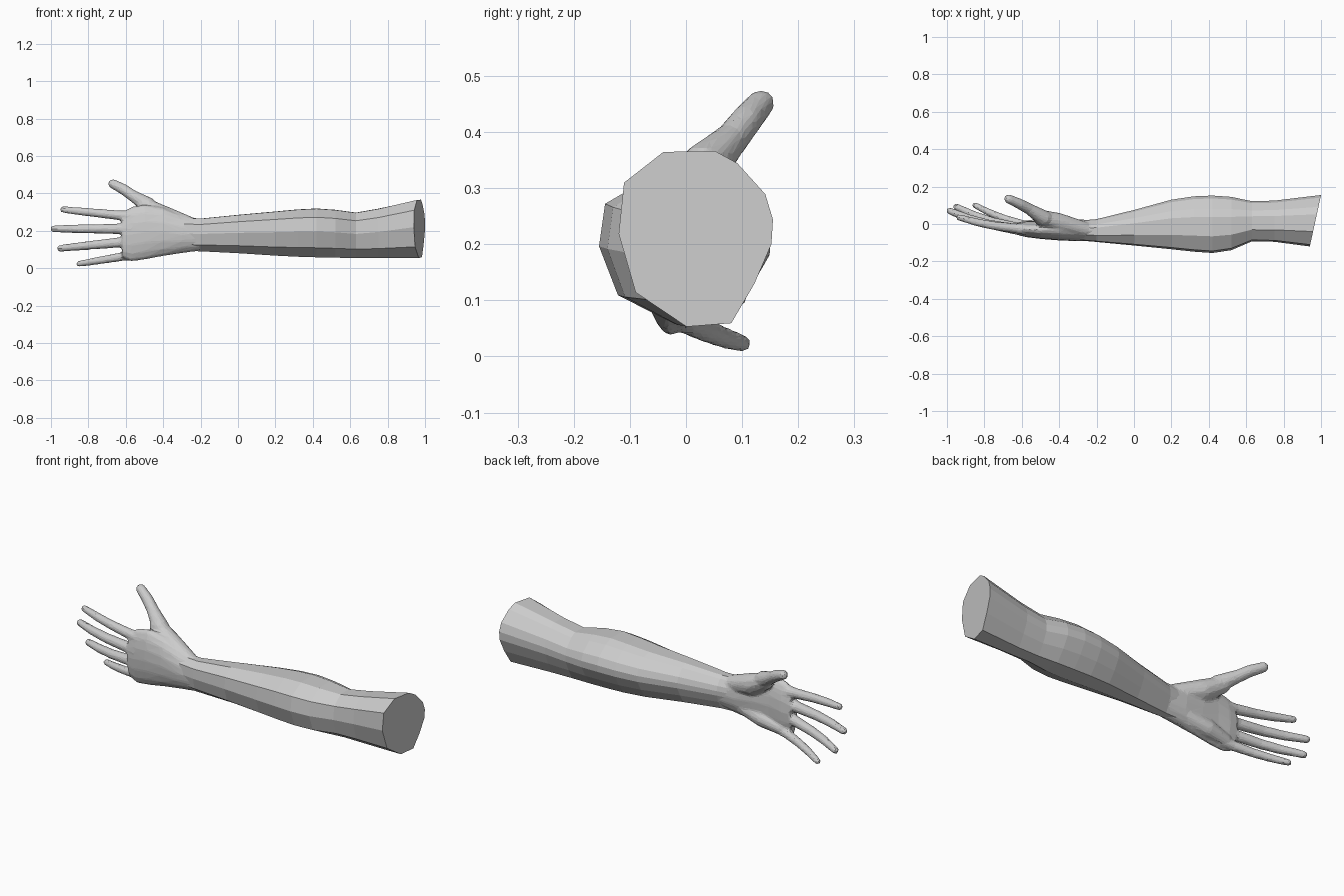
import bpy, bmesh
from math import cos, sin, tau
from mathutils import Vector

if "Cube" in bpy.data.objects:
    bpy.data.objects.remove(bpy.data.objects["Cube"])

skin = bpy.data.materials.new("plain grey")
skin.use_nodes = True
GREY = (0.6, 0.6, 0.6, 1)
skin.diffuse_color = GREY
skin.node_tree.nodes["Principled BSDF"].inputs["Base Color"].default_value = GREY


def finish(bm, name):
    bmesh.ops.recalc_face_normals(bm, faces=bm.faces)
    mesh = bpy.data.meshes.new(name)
    bm.to_mesh(mesh)
    bm.free()
    mesh.materials.append(skin)
    obj = bpy.data.objects.new(name, mesh)
    bpy.context.collection.objects.link(obj)
    return obj


def loft(bm, section, rings, slant=0.0):
    """Skin a section along x; rings are (x, y_min, y_max, z_min, z_max)."""
    loops = []
    for i, (x, y0, y1, z0, z1) in enumerate(rings):
        lean = slant if i == len(rings) - 1 else 0
        loop = []
        for u, v in section:
            y = (y0 + y1) / 2 + u * (y1 - y0) / 2
            z = (z0 + z1) / 2 + v * (z1 - z0) / 2
            loop.append(bm.verts.new((x + lean * u, y, z)))
        loops.append(loop)
    n = len(section)
    for a, b in zip(loops, loops[1:]):
        for k in range(n):
            j = (k + 1) % n
            bm.faces.new((a[k], a[j], b[j], b[k]))
    bm.faces.new(loops[0])
    bm.faces.new(loops[-1])


# Directions evenly spread over a ball, shared by all capsules
BALL = [Vector((0, 0, 1)), Vector((0, 0, -1))]
for row in range(1, 6):
    tilt = tau * row / 12
    for k in range(10):
        turn = tau * (k + row / 2) / 10
        BALL.append(Vector((sin(tilt) * cos(turn), sin(tilt) * sin(turn), cos(tilt))))


def limb(bm, joints):
    """Chain of tapered capsules through (x, y, z, radius) joints."""
    for a, b in zip(joints, joints[1:]):
        verts = [bm.verts.new(Vector((x, y, z)) + d * r)
                 for x, y, z, r in (a, b) for d in BALL]
        bmesh.ops.convex_hull(bm, input=verts)


# Forearm and elbow with a slanted flat cut at the upper end
SECTION = [(-1, .06), (-.93, .64), (-.42, .99), (.25, 1), (.54, .86), (.9, .51),
           (1, .22), (.98, -.06), (.76, -.51), (.46, -.96), (-.12, -1), (-.78, -.61)]
bm = bmesh.new()
loft(bm, SECTION, [
    (-.29, -.088, .018, .092, .268),
    (-.2, -.096, .026, .09, .265),
    (0, -.115, .075, .08, .285),
    (.2, -.135, .13, .067, .303),
    (.32, -.148, .148, .061, .314),
    (.42, -.155, .152, .058, .319),
    (.52, -.14, .145, .056, .312),
    (.63, -.093, .122, .054, .297),
    (.75, -.095, .125, .053, .318),
    (.97, -.12, .155, .053, .366)], slant=.03)
finish(bm, "forearm")

# Palm
bm = bmesh.new()
oval = [(cos(tau * k / 16), sin(tau * k / 16)) for k in range(16)]
loft(bm, oval, [
    (-.2, -.09, .02, .093, .262),
    (-.3, -.092, .025, .08, .285),
    (-.4, -.088, .022, .064, .325),
    (-.5, -.08, .016, .045, .342),
    (-.57, -.071, .016, .035, .328),
    (-.62, -.06, .01, .055, .3)])

# Pads at the base of the thumb and along the outer edge of the palm
limb(bm, [(-.27, -.03, .235, .045), (-.4, .005, .28, .055), (-.5, .035, .335, .042)])
limb(bm, [(-.3, -.03, .14, .045), (-.45, -.01, .105, .045), (-.56, -.01, .08, .033)])

# Thumb
limb(bm, [(-.48, .03, .335, .044), (-.56, .08, .385, .031), (-.61, .107, .42, .029),
          (-.67, .134, .451, .025)])

# Fingers: knuckle, tip and the bend of the middle joint
fingers = [((-.56, -.03, .275), (-.935, .035, .313), .012),
           ((-.57, -.036, .21), (-.985, .07, .21), .018),
           ((-.56, -.032, .145), (-.95, .092, .106), .018),
           ((-.54, -.018, .075), (-.85, .1, .023), .012)]
for knuckle, tip, bend in fingers:
    a, b = Vector(knuckle), Vector(tip)
    size = .4 + 1.5 * (b - a).length
    joints = []
    for t, s, r in ((0, 0, .034), (.2, .5, .027), (.5, 1, .024), (.75, .8, .022), (1, 0, .018)):
        joints.append((*(a.lerp(b, t) - Vector((0, bend * s, 0))), r * size))
    limb(bm, joints)
hand = finish(bm, "hand")

# Fuse the hand into one skin of irregular flat facets
remesh = hand.modifiers.new("fuse", "REMESH")
remesh.mode = "VOXEL"
remesh.voxel_size = .007
smooth = hand.modifiers.new("soften", "SMOOTH")
smooth.factor = .5
smooth.iterations = 6
facets = hand.modifiers.new("facets", "DECIMATE")
facets.ratio = .12
